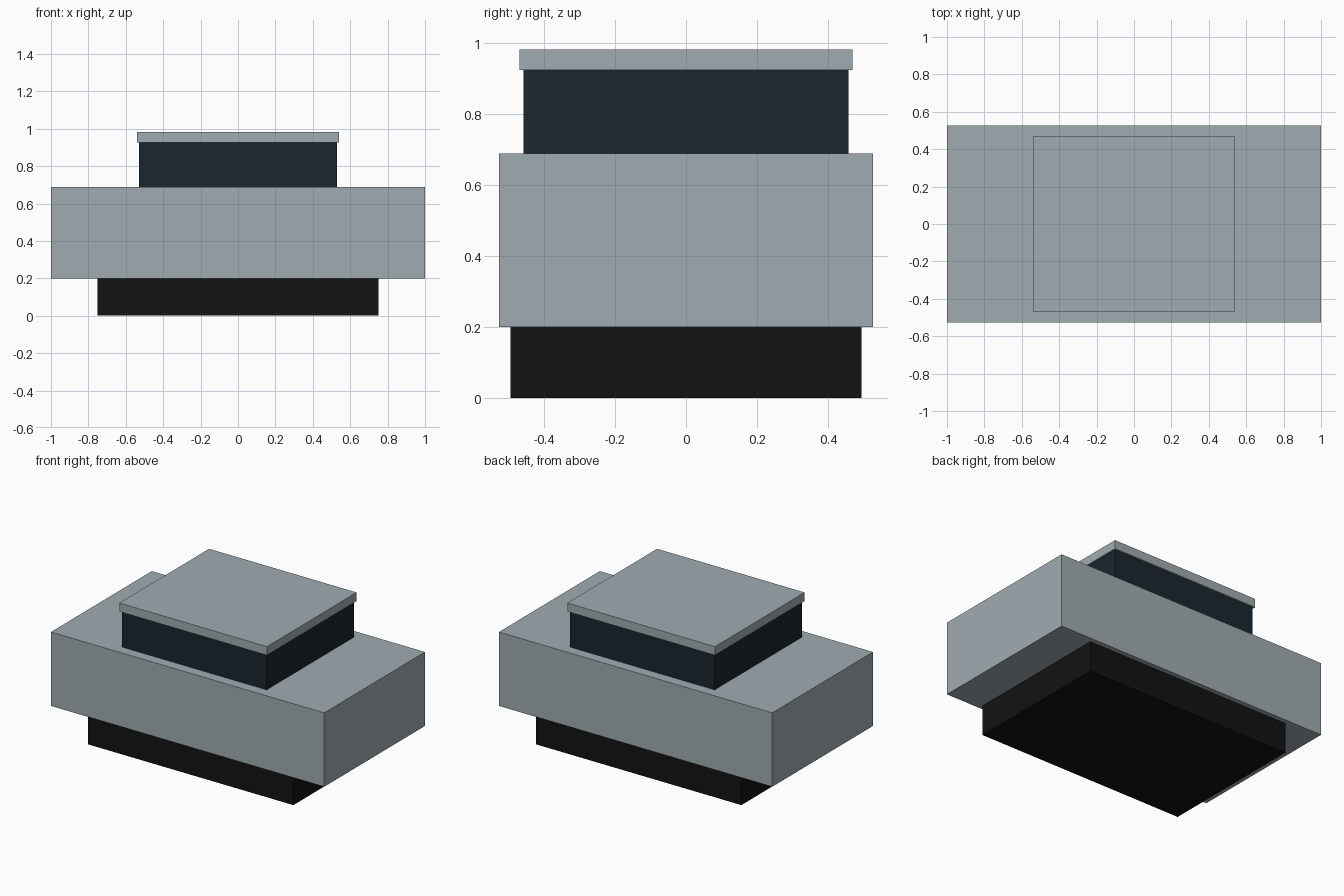
import bpy

if "Cube" in bpy.data.objects:
    bpy.data.objects.remove(bpy.data.objects["Cube"])


def material(name, rgb):
    m = bpy.data.materials.new(name)
    m.diffuse_color = (*rgb, 1)
    m.use_nodes = True
    m.node_tree.nodes["Principled BSDF"].inputs["Base Color"].default_value = m.diffuse_color
    return m


def box(name, half_x, half_y, z0, z1, mat):
    bpy.ops.mesh.primitive_cube_add(size=2, location=(0, 0, (z0 + z1) / 2))
    ob = bpy.context.object
    ob.name = name
    ob.scale = (half_x, half_y, (z1 - z0) / 2)
    bpy.ops.object.transform_apply(location=False, rotation=False, scale=True)
    ob.data.materials.append(mat)
    return ob


paint = material("grey_paint", (0.35, 0.41, 0.44))
glass = material("dark_glass", (0.011, 0.019, 0.027))
rubber = material("black_rubber", (0.006, 0.006, 0.006))

# Block standing in for the wheels
box("wheel_block", 0.752, 0.495, 0.0, 0.2, rubber)
# Main body
box("body", 1.0, 0.527, 0.2, 0.689, paint)
# Glazed cabin, reaching up inside the roof slab
box("cabin", 0.53, 0.458, 0.689, 0.975, glass)
# Slightly overhanging roof
box("roof", 0.54, 0.469, 0.925, 0.982, paint)
